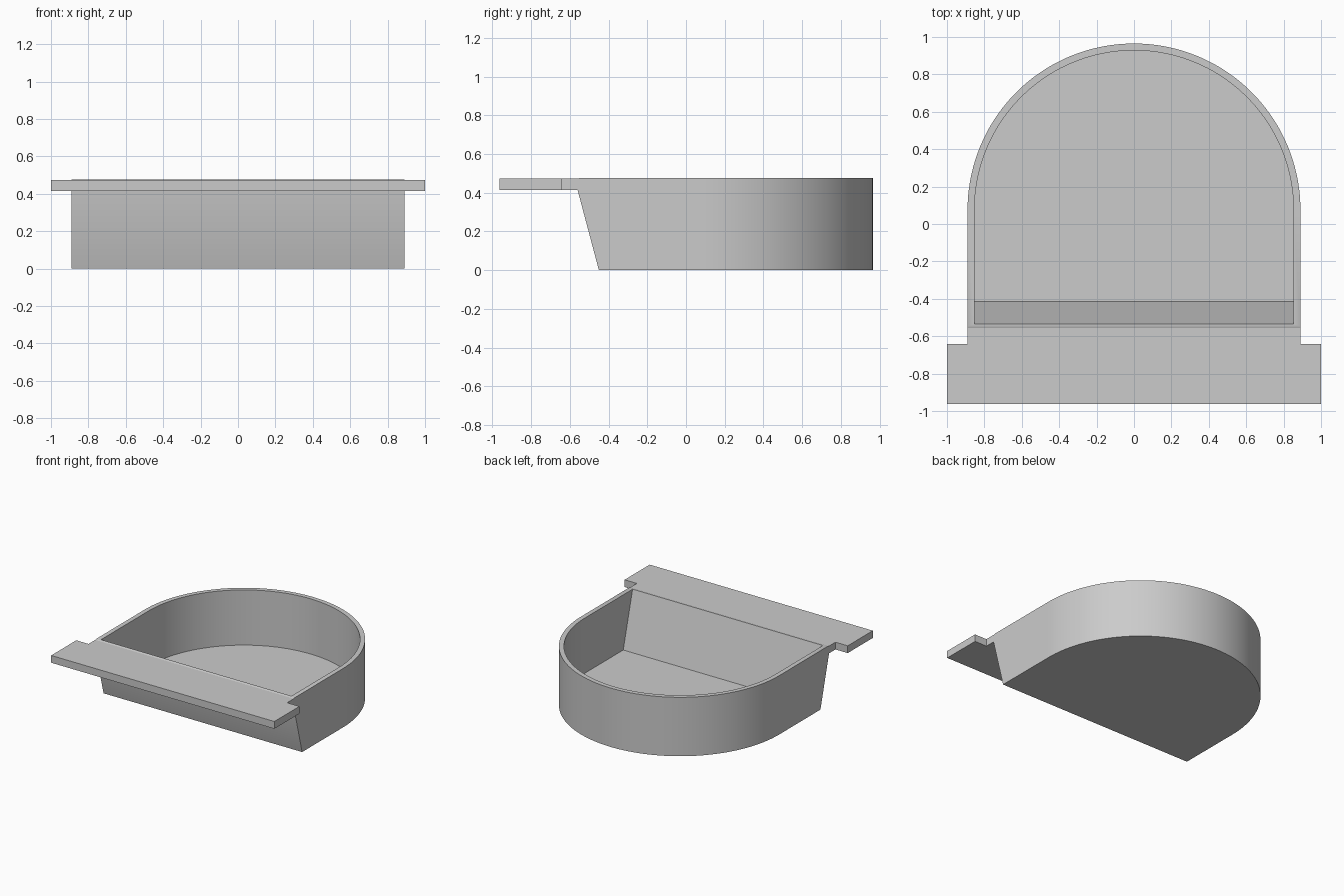
import bpy, bmesh, math

cube = bpy.data.objects.get("Cube")
if cube:
    bpy.data.objects.remove(cube, do_unlink=True)

# Single plain grey
grey = bpy.data.materials.new("plain grey")
grey.use_nodes = True
colour = (0.6, 0.6, 0.6, 1)
grey.diffuse_color = colour
grey.node_tree.nodes["Principled BSDF"].inputs["Base Color"].default_value = colour

ARC_Y = 0.075      # centre of the rounded back
OUTER = 0.89
INNER = 0.853
SEGMENTS = 72


def arch(radius, front_y, z):
    """Straight-fronted outline with a semicircular back."""
    points = [(radius, front_y, z)]
    for i in range(SEGMENTS + 1):
        a = math.pi * i / SEGMENTS
        points.append((radius * math.cos(a), ARC_Y + radius * math.sin(a), z))
    points.append((-radius, front_y, z))
    return points


def loft(name, outlines):
    """Join successive outlines and cap both ends."""
    bm = bmesh.new()
    rings = [[bm.verts.new(p) for p in outline] for outline in outlines]
    for low, high in zip(rings, rings[1:]):
        for i in range(len(low)):
            j = (i + 1) % len(low)
            bm.faces.new((low[i], low[j], high[j], high[i]))
    bm.faces.new(rings[0][::-1])
    bm.faces.new(rings[-1])
    bmesh.ops.recalc_face_normals(bm, faces=bm.faces[:])
    mesh = bpy.data.meshes.new(name)
    bm.to_mesh(mesh)
    bm.free()
    mesh.materials.append(grey)
    obj = bpy.data.objects.new(name, mesh)
    bpy.context.collection.objects.link(obj)
    return obj


# Hollow tray with a sloping front: up the outside, over the rim, down inside
tray = loft("tray", [
    arch(OUTER, -0.45, 0),
    arch(OUTER, -0.56, 0.414),
    arch(OUTER, -0.556, 0.473),
    arch(OUTER, -0.547, 0.477),
    arch(INNER, -0.535, 0.477),
    arch(INNER, -0.415, 0.03),
])

# Flat front lip with wider ears
half = [(1, -0.963), (1, -0.642), (OUTER, -0.642), (OUTER, -0.553)]
outline = half + [(-x, y) for x, y in reversed(half)]
lip = loft("front_lip", [[(x, y, z) for x, y in outline] for z in (0.414, 0.473)])

# Smooth curved walls, crisp edges
bpy.ops.object.select_all(action='DESELECT')
tray.select_set(True)
bpy.context.view_layer.objects.active = tray
bpy.ops.object.shade_smooth_by_angle(angle=math.radians(30))
